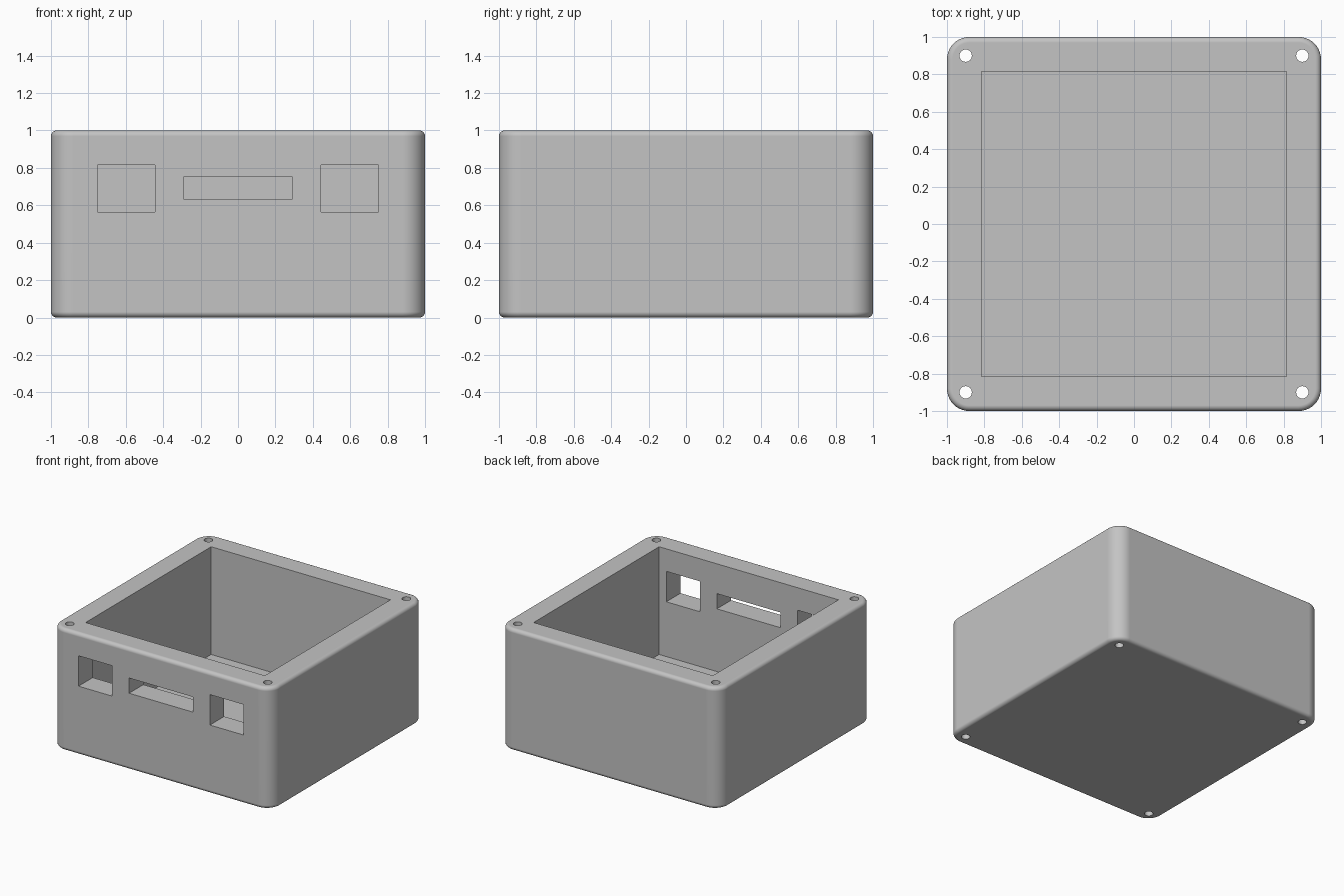
import bpy, bmesh, math
from mathutils import Matrix, Vector

if "Cube" in bpy.data.objects:
    bpy.data.objects.remove(bpy.data.objects["Cube"], do_unlink=True)

grey = bpy.data.materials.new("plain_grey")
grey.use_nodes = True
colour = (0.55, 0.55, 0.55, 1)
grey.diffuse_color = colour
grey.node_tree.nodes["Principled BSDF"].inputs["Base Color"].default_value = colour


def make_object(name, bm):
    mesh = bpy.data.meshes.new(name)
    bmesh.ops.recalc_face_normals(bm, faces=bm.faces)
    bm.to_mesh(mesh)
    bm.free()
    mesh.materials.append(grey)
    obj = bpy.data.objects.new(name, mesh)
    bpy.context.collection.objects.link(obj)
    return obj


def add_box(bm, low, high):
    low, high = Vector(low), Vector(high)
    size = high - low
    matrix = Matrix.Translation((low + high) / 2) @ Matrix.Diagonal((*size, 1))
    bmesh.ops.create_cube(bm, size=1, matrix=matrix)


def round_edges(bm, edges, radius, segments):
    bmesh.ops.bevel(bm, geom=edges, offset=radius, offset_type='OFFSET',
                    segments=segments, profile=0.5, affect='EDGES')


# Outer block: broad corner rounding, then a small one round top and bottom
bm = bmesh.new()
add_box(bm, (-1, -1, 0), (1, 1, 1))
upright = [e for e in bm.edges if abs(e.verts[0].co.z - e.verts[1].co.z) > 0.5]
round_edges(bm, upright, 0.12, 10)
rims = [e for e in bm.edges if abs(e.verts[0].co.z - e.verts[1].co.z) < 0.01]
round_edges(bm, rims, 0.03, 5)
enclosure = make_object("enclosure", bm)

# Cavity, open at the top
bm = bmesh.new()
add_box(bm, (-0.815, -0.815, 0.115), (0.815, 0.815, 1.2))
cavity = make_object("cavity_cutter", bm)

# Front wall openings: wide slot and a square port on each side
bm = bmesh.new()
add_box(bm, (-0.29, -1.2, 0.63), (0.29, -0.6, 0.755))
for low, high in ((-0.75, -0.445), (0.445, 0.75)):
    add_box(bm, (low, -1.2, 0.565), (high, -0.6, 0.815))
ports = make_object("port_cutter", bm)

# Screw holes through the four corners
bm = bmesh.new()
for x in (-0.9, 0.9):
    for y in (-0.9, 0.9):
        bmesh.ops.create_cone(bm, cap_ends=True, segments=32, radius1=0.033,
                              radius2=0.033, depth=1.4,
                              matrix=Matrix.Translation((x, y, 0.5)))
holes = make_object("screw_hole_cutter", bm)

# Cut the block, then remove the cutters
bpy.ops.object.select_all(action='DESELECT')
enclosure.select_set(True)
bpy.context.view_layer.objects.active = enclosure
for cutter in (cavity, ports, holes):
    cutter.hide_render = True
    mod = enclosure.modifiers.new(cutter.name, 'BOOLEAN')
    mod.operation = 'DIFFERENCE'
    mod.solver = 'EXACT'
    mod.object = cutter
    bpy.ops.object.modifier_apply(modifier=mod.name)
    bpy.data.objects.remove(cutter, do_unlink=True)

# Smooth roundings with crisp flat faces
bpy.ops.object.shade_smooth_by_angle(angle=math.radians(30))
weighted = enclosure.modifiers.new("even_shading", 'WEIGHTED_NORMAL')
weighted.keep_sharp = True
